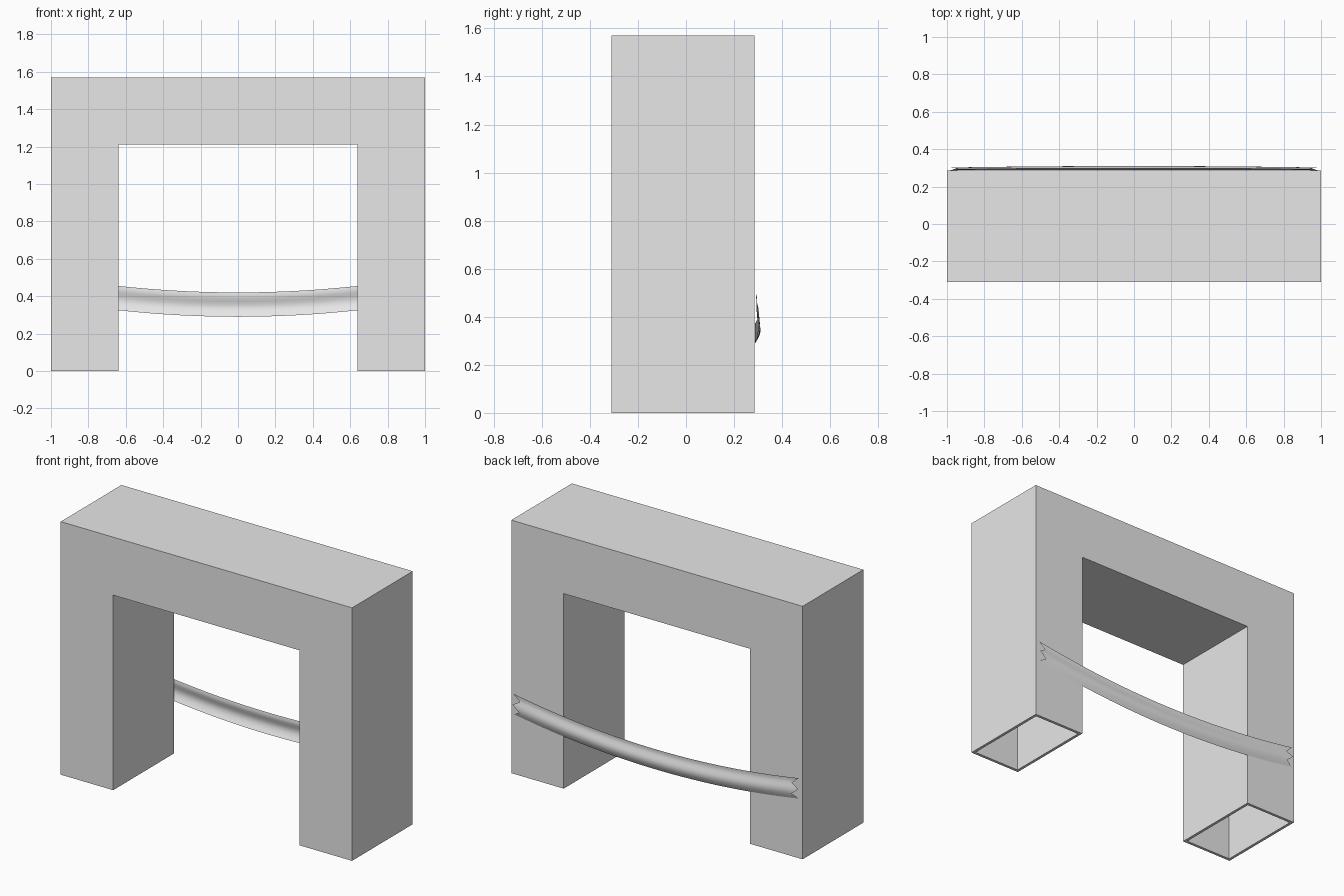
import bpy, bmesh
from mathutils import Vector

cube = bpy.data.objects.get("Cube")
if cube:
    bpy.data.objects.remove(cube, do_unlink=True)

grey = bpy.data.materials.new("light grey")
grey.use_nodes = True
colour = (0.8, 0.8, 0.8, 1)
grey.diffuse_color = colour
grey.node_tree.nodes["Principled BSDF"].inputs["Base Color"].default_value = colour

# Overall arch sizes and board thickness
HALF, GAP, TOP, SOFFIT = 1.0, 0.64, 1.57, 1.21
FRONT, BACK, T = -0.31, 0.285, 0.018


def make_object(name, bm):
    bmesh.ops.recalc_face_normals(bm, faces=bm.faces)
    mesh = bpy.data.meshes.new(name)
    bm.to_mesh(mesh)
    bm.free()
    mesh.materials.append(grey)
    obj = bpy.data.objects.new(name, mesh)
    bpy.context.collection.objects.link(obj)
    return obj


def board(name, x0, x1, z0, z1):
    """Box that fits between the front and back panels."""
    bm = bmesh.new()
    bmesh.ops.create_cube(bm, size=1)
    y0, y1 = FRONT + T, BACK - T
    for v in bm.verts:
        v.co = Vector(((x0 + x1) / 2 + v.co.x * (x1 - x0),
                       (y0 + y1) / 2 + v.co.y * (y1 - y0),
                       (z0 + z1) / 2 + v.co.z * (z1 - z0)))
    return make_object(name, bm)


def arch_panel(name, y):
    """Arch-shaped sheet from y to y + T."""
    half = [(GAP, SOFFIT), (GAP, 0), (HALF, 0), (HALF, TOP)]
    outline = half + [(-x, z) for x, z in reversed(half)]
    bm = bmesh.new()
    face = bm.faces.new([bm.verts.new((x, y, z)) for x, z in outline])
    result = bmesh.ops.extrude_face_region(bm, geom=[face])
    moved = [g for g in result["geom"] if isinstance(g, bmesh.types.BMVert)]
    bmesh.ops.translate(bm, verts=moved, vec=(0, T, 0))
    return make_object(name, bm)


# Front and back faces
arch_panel("front_panel", FRONT)
arch_panel("back_panel", BACK - T)

# Hollow legs, open at the bottom
for side, s in (("left", 1), ("right", -1)):
    def leg_board(part, a, b, z0, z1):
        x0, x1 = sorted((s * a, s * b))
        board(f"{side}_leg_{part}", x0, x1, z0, z1)
    leg_board("outer_wall", HALF - T, HALF, 0, TOP)
    leg_board("inner_wall", GAP, GAP + T, 0, TOP)
    leg_board("top", GAP + T, HALF - T, TOP - T, TOP)

# Beam between the legs
board("beam_top", -GAP, GAP, TOP - T, TOP)
board("beam_soffit", -GAP, GAP, SOFFIT, SOFFIT + T)

# Sagging ribbon across the back, with a wavy section and notched ends
section = [0.002, 0.012, 0.020, 0.024, 0.023, 0.018, 0.012, 0.009, 0.012]
HEIGHT, END, NOTCH, STEPS = 0.13, 0.98, 0.045, 32
bm = bmesh.new()
rows = []
for j, bulge in enumerate(section):
    v = j / (len(section) - 1)
    reach = END - NOTCH * (1 - abs(j % 4 - 2) / 2 if j % 4 else 0) 
    row = []
    for i in range(STEPS + 1):
        x = reach * (2 * i / STEPS - 1)
        y = BACK + 0.001 + bulge * (1 - 0.35 * x * x)
        z = 0.29 + 0.085 * x * x + HEIGHT * v
        row.append(bm.verts.new((x, y, z)))
    rows.append(row)
for low, high in zip(rows, rows[1:]):
    for i in range(STEPS):
        bm.faces.new((low[i], low[i + 1], high[i + 1], high[i]))
ribbon = make_object("ribbon", bm)
for poly in ribbon.data.polygons:
    poly.use_smooth = True
